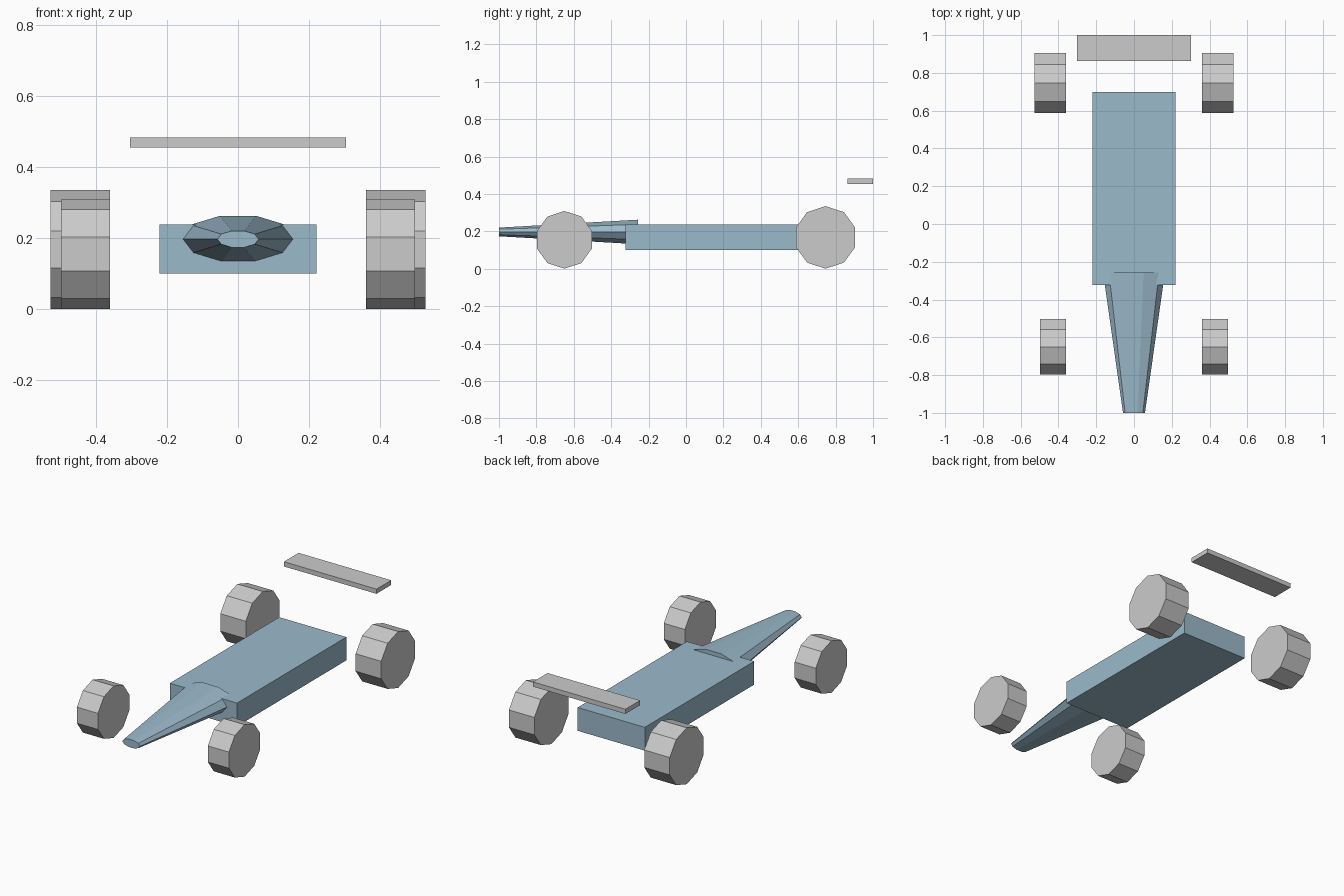
import bpy
import bmesh
from math import pi, radians
from mathutils import Matrix

cube = bpy.data.objects.get("Cube")
if cube:
    bpy.data.objects.remove(cube, do_unlink=True)


def material(name, rgb):
    mat = bpy.data.materials.new(name)
    mat.use_nodes = True
    color = (*rgb, 1.0)
    mat.diffuse_color = color
    mat.node_tree.nodes["Principled BSDF"].inputs["Base Color"].default_value = color
    return mat


blue = material("pale_blue", (0.33, 0.49, 0.60))
grey = material("light_grey", (0.60, 0.60, 0.60))


def finish(bm, name, mat):
    bmesh.ops.recalc_face_normals(bm, faces=bm.faces)
    mesh = bpy.data.meshes.new(name)
    bm.to_mesh(mesh)
    bm.free()
    mesh.materials.append(mat)
    obj = bpy.data.objects.new(name, mesh)
    bpy.context.collection.objects.link(obj)
    return obj


def box(name, half_x, y0, y1, z0, z1, mat):
    bm = bmesh.new()
    place = Matrix.Translation((0, (y0 + y1) / 2, (z0 + z1) / 2))
    size = Matrix.Diagonal((2 * half_x, y1 - y0, z1 - z0, 1))
    bmesh.ops.create_cube(bm, size=1, matrix=place @ size)
    return finish(bm, name, mat)


def wheel(name, x_in, x_out, y, radius, side):
    # Ten-sided disc with a corner pointing straight down
    bm = bmesh.new()
    place = Matrix.Translation((side * (x_in + x_out) / 2, y, radius + 0.001))
    turn = Matrix.Rotation(pi / 2, 4, "Y")
    bmesh.ops.create_cone(bm, cap_ends=True, segments=10, radius1=radius,
                          radius2=radius, depth=x_out - x_in, matrix=place @ turn)
    # Make sure a corner sits at the bottom
    centre = place.translation
    low = min(v.co.z for v in bm.verts)
    if low > centre.z - radius * 0.99:
        bmesh.ops.rotate(bm, verts=bm.verts, cent=centre,
                         matrix=Matrix.Rotation(radians(18), 3, "X"))
    return finish(bm, name, grey)


def nose(name, y_tip, y_base, z, r_tip, r_base):
    # Flattened ten-sided taper with flat edges on top and bottom
    bm = bmesh.new()
    place = Matrix.Translation((0, (y_tip + y_base) / 2, z))
    flatten = Matrix.Diagonal((1, 1, 0.42, 1))
    turn = Matrix.Rotation(pi / 2, 4, "X")
    # The cone axis is turned to face the front; corners go on the x axis
    spin = Matrix.Rotation(pi / 2, 4, "Z")
    bmesh.ops.create_cone(bm, cap_ends=True, segments=10, radius1=r_base,
                          radius2=r_tip, depth=y_base - y_tip,
                          matrix=place @ flatten @ turn @ spin)
    return finish(bm, name, blue)


# Body and nose
box("body", 0.22, -0.324, 0.70, 0.10, 0.238, blue)
nose("nose", -1.0, -0.257, 0.197, 0.058, 0.164)

# Floating rear wing
box("rear_wing", 0.303, 0.863, 1.0, 0.454, 0.482, grey)

# Wheels, larger at the back
for label, side in (("left", 1), ("right", -1)):
    wheel("front_wheel_" + label, 0.36, 0.498, -0.65, 0.154, side)
    wheel("rear_wheel_" + label, 0.36, 0.527, 0.746, 0.167, side)
